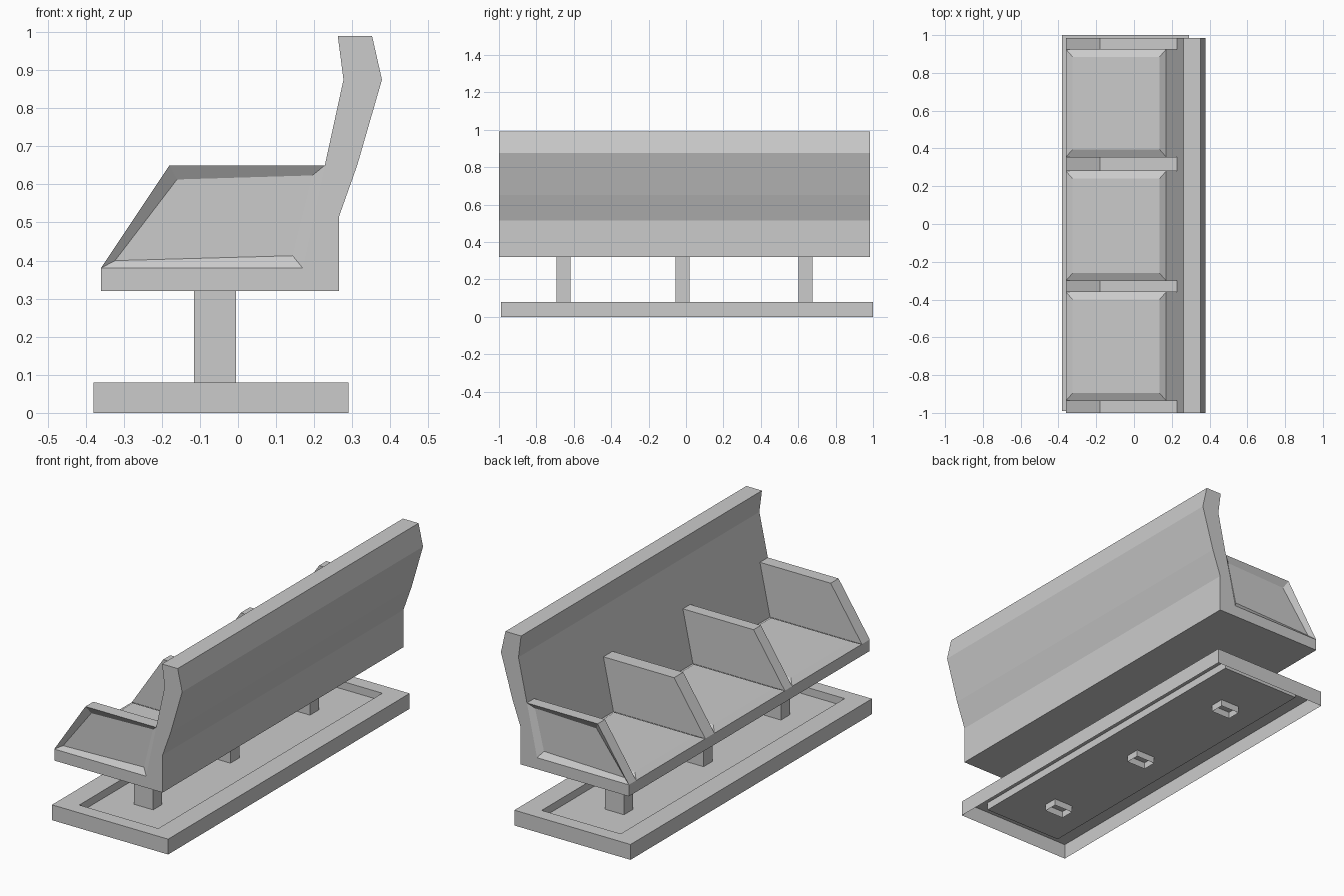
import bpy, bmesh

cube = bpy.data.objects.get("Cube")
if cube:
    bpy.data.objects.remove(cube, do_unlink=True)

grey = bpy.data.materials.new("plain_grey")
grey.use_nodes = True
COLOUR = (0.6, 0.6, 0.6, 1)
grey.diffuse_color = COLOUR
grey.node_tree.nodes["Principled BSDF"].inputs["Base Color"].default_value = COLOUR


def finish(bm, name):
    mesh = bpy.data.meshes.new(name)
    bm.to_mesh(mesh)
    bm.free()
    mesh.materials.append(grey)
    obj = bpy.data.objects.new(name, mesh)
    bpy.context.collection.objects.link(obj)
    return obj


def profile_slab(name, outline, y0, y1, recess_side=0):
    """Extrude an x-z outline along y; optionally sink a panel into one end."""
    bm = bmesh.new()
    face = bm.faces.new([bm.verts.new((x, y0, z)) for x, z in outline])
    ext = bmesh.ops.extrude_face_region(bm, geom=[face])
    moved = [v for v in ext["geom"] if isinstance(v, bmesh.types.BMVert)]
    bmesh.ops.translate(bm, verts=moved, vec=(0, y1 - y0, 0))
    bmesh.ops.recalc_face_normals(bm, faces=bm.faces)
    if recess_side:
        bm.normal_update()
        ends = [f for f in bm.faces if f.normal.y * recess_side > 0.9]
        bmesh.ops.inset_individual(bm, faces=ends, thickness=0.042, depth=-0.02)
    return finish(bm, name)


def stacked_rings(name, cx, cy, rings, cap=True):
    """Skin rectangles given as (half x, half y, z); the underside stays open."""
    bm = bmesh.new()
    loops = [[bm.verts.new((cx + sx * hx, cy + sy * hy, z))
              for sx, sy in ((-1, -1), (1, -1), (1, 1), (-1, 1))]
             for hx, hy, z in rings]
    for a, b in zip(loops, loops[1:]):
        for i in range(4):
            j = (i + 1) % 4
            bm.faces.new((a[i], a[j], b[j], b[i]))
    if cap:
        bm.faces.new(loops[-1])
    return finish(bm, name)


# Seat shelf and angled backrest
profile_slab("bench_body", [
    (-0.36, 0.32), (0.265, 0.32), (0.265, 0.515), (0.313, 0.65),
    (0.378, 0.875), (0.352, 0.99), (0.262, 0.99), (0.277, 0.875),
    (0.228, 0.65), (0.17, 0.38), (-0.36, 0.38)], -1.0, 0.985)

# Armrest dividers, the outer two with sunken end panels
arm = [(-0.36, 0.38), (-0.18, 0.65), (0.228, 0.65), (0.17, 0.38)]
arms = [(-1.0, -0.935, -1), (-0.36, -0.30, 0), (0.28, 0.355, 0), (0.925, 0.985, 1)]
for i, (y0, y1, side) in enumerate(arms):
    profile_slab(f"armrest_{i + 1}", arm, y0, y1, side)

# Seat pads with gently sloped edges between the armrests
for i, (left, right) in enumerate(zip(arms, arms[1:])):
    y0, y1 = left[1], right[0]
    h = (y1 - y0) / 2
    stacked_rings(f"seat_pad_{i + 1}", -0.095, (y0 + y1) / 2,
                  [(0.265, h, 0.38), (0.23, h - 0.04, 0.40)])

# Square posts, open underneath
for i, y in enumerate((-0.655, -0.018, 0.638)):
    stacked_rings(f"post_{i + 1}", -0.06, y,
                  [(0.055, 0.037, 0.005), (0.055, 0.037, 0.32)], cap=False)

# Hollow base tray with a raised rim and sunken floor
stacked_rings("base_tray", -0.045, 0.005, [
    (0.335, 0.995, 0), (0.335, 0.995, 0.08),
    (0.228, 0.923, 0.08), (0.228, 0.923, 0.04)])
